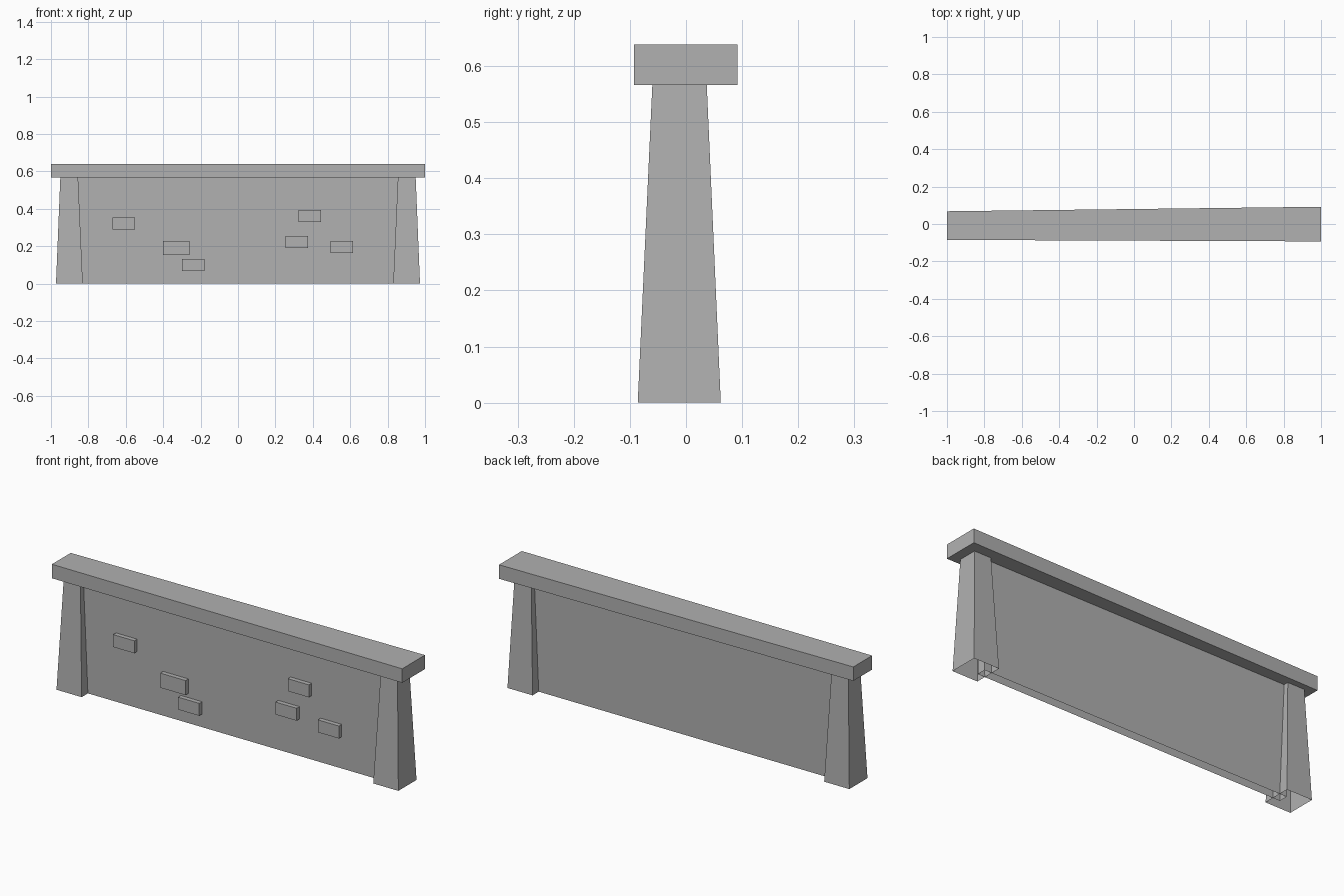
import bpy
import bmesh

cube = bpy.data.objects.get("Cube")
if cube:
    bpy.data.objects.remove(cube, do_unlink=True)

# Single stone colour
stone = bpy.data.materials.new("stone grey")
stone.use_nodes = True
colour = (0.44, 0.44, 0.44, 1)
stone.diffuse_color = colour
stone.node_tree.nodes["Principled BSDF"].inputs["Base Color"].default_value = colour


def block(name, low, high, z0, z1, open_bottom=False):
    """Box between two rectangles (x0, x1, y0, y1) at heights z0 and z1."""
    bm = bmesh.new()
    rings = []
    for (x0, x1, y0, y1), z in ((low, z0), (high, z1)):
        corners = ((x0, y0), (x1, y0), (x1, y1), (x0, y1))
        rings.append([bm.verts.new((x, y, z)) for x, y in corners])
    bottom, top = rings
    for i in range(4):
        j = (i + 1) % 4
        bm.faces.new((bottom[i], bottom[j], top[j], top[i]))
    bm.faces.new(top)
    if not open_bottom:
        bm.faces.new(bottom[::-1])
    mesh = bpy.data.meshes.new(name)
    bm.to_mesh(mesh)
    bm.free()
    mesh.materials.append(stone)
    obj = bpy.data.objects.new(name, mesh)
    bpy.context.collection.objects.link(obj)
    return obj


CAP_Z = 0.566
WALL_FRONT, WALL_BACK = -0.035, 0.012

# Thin wall panel, hollow underneath, its ends buried in the posts
panel = (-0.87, 0.87, WALL_FRONT, WALL_BACK)
block("wall_panel", panel, panel, 0, CAP_Z, open_bottom=True)

# Tapered end posts, hollow underneath
for name, side in (("left_post", 1), ("right_post", -1)):
    base_x = sorted((side * 0.83, side * 0.973))
    top_x = sorted((side * 0.855, side * 0.95))
    block(name, (*base_x, -0.086, 0.062), (*top_x, -0.06, 0.037),
          0, CAP_Z, open_bottom=True)

# Coping slab, wider toward the left end
coping = block("coping", (-1, 1, -0.093, 0.092), (-1, 1, -0.093, 0.092), CAP_Z, 0.638)
for v in coping.data.vertices:
    if v.co.x < 0:
        v.co.y = -0.085 if v.co.y < 0 else 0.068

# Raised bricks on the front: centre x, centre z, width, height
bricks = [
    (-0.61, 0.322, 0.12, 0.064),
    (-0.33, 0.19, 0.144, 0.075),
    (-0.24, 0.099, 0.12, 0.064),
    (0.384, 0.361, 0.12, 0.064),
    (0.314, 0.222, 0.12, 0.064),
    (0.555, 0.195, 0.12, 0.064),
]
for i, (x, z, w, h) in enumerate(bricks, 1):
    rect = (x - w / 2, x + w / 2, WALL_FRONT - 0.023, WALL_FRONT + 0.01)
    block(f"raised_brick_{i}", rect, rect, z - h / 2, z + h / 2)
